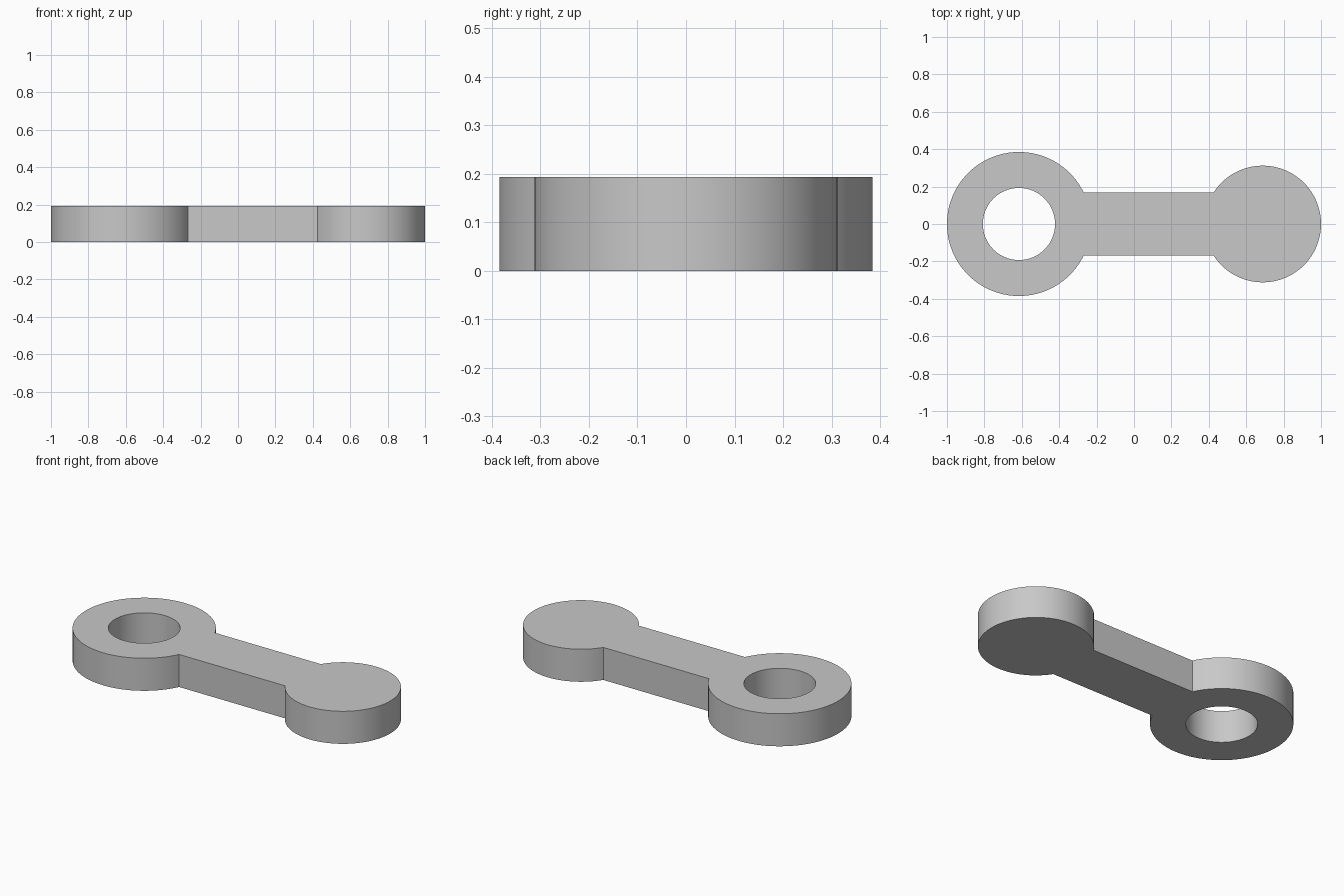
import bpy, bmesh
from math import pi, asin, sin, cos, radians

cube = bpy.data.objects.get("Cube")
if cube:
    bpy.data.objects.remove(cube, do_unlink=True)

HEIGHT = 0.193
BAR_HALF = 0.168
RING_X, RING_R, HOLE_R = -0.615, 0.385, 0.193
DISC_X, DISC_R = 0.688, 0.312

grey = bpy.data.materials.new("plain_grey")
grey.use_nodes = True
colour = (0.58, 0.58, 0.58, 1)
grey.diffuse_color = colour
grey.node_tree.nodes["Principled BSDF"].inputs["Base Color"].default_value = colour


def arc(cx, r, start, end, steps):
    return [(cx + r * cos(start + (end - start) * i / steps),
             r * sin(start + (end - start) * i / steps)) for i in range(steps + 1)]


def loop_edges(bm, points):
    verts = [bm.verts.new((x, y, 0)) for x, y in points]
    return [bm.edges.new((v, verts[(i + 1) % len(verts)])) for i, v in enumerate(verts)]


# Outline: the ring end and disc end, joined by the straight bar sides
a = asin(BAR_HALF / RING_R)
b = asin(BAR_HALF / DISC_R)
outline = arc(RING_X, RING_R, a, 2 * pi - a, 80) + arc(DISC_X, DISC_R, b - pi, pi - b, 72)
hole = arc(RING_X, HOLE_R, 0, 2 * pi, 64)[:-1]

# Flat plate with a hole, pulled up to full thickness
bm = bmesh.new()
edges = loop_edges(bm, outline) + loop_edges(bm, hole)
bmesh.ops.triangle_fill(bm, use_beauty=True, edges=edges, normal=(0, 0, 1))
base = bm.faces[:]
top = bmesh.ops.extrude_face_region(bm, geom=base, use_keep_orig=True)
bmesh.ops.translate(bm, vec=(0, 0, HEIGHT),
                    verts=[g for g in top["geom"] if isinstance(g, bmesh.types.BMVert)])
bmesh.ops.recalc_face_normals(bm, faces=bm.faces[:])

mesh = bpy.data.meshes.new("link_arm")
bm.to_mesh(mesh)
bm.free()
mesh.materials.append(grey)
link = bpy.data.objects.new("link_arm", mesh)
bpy.context.collection.objects.link(link)

# Smooth rims with crisp edges
bpy.ops.object.select_all(action="DESELECT")
link.select_set(True)
bpy.context.view_layer.objects.active = link
bpy.ops.object.shade_smooth_by_angle(angle=radians(30))
